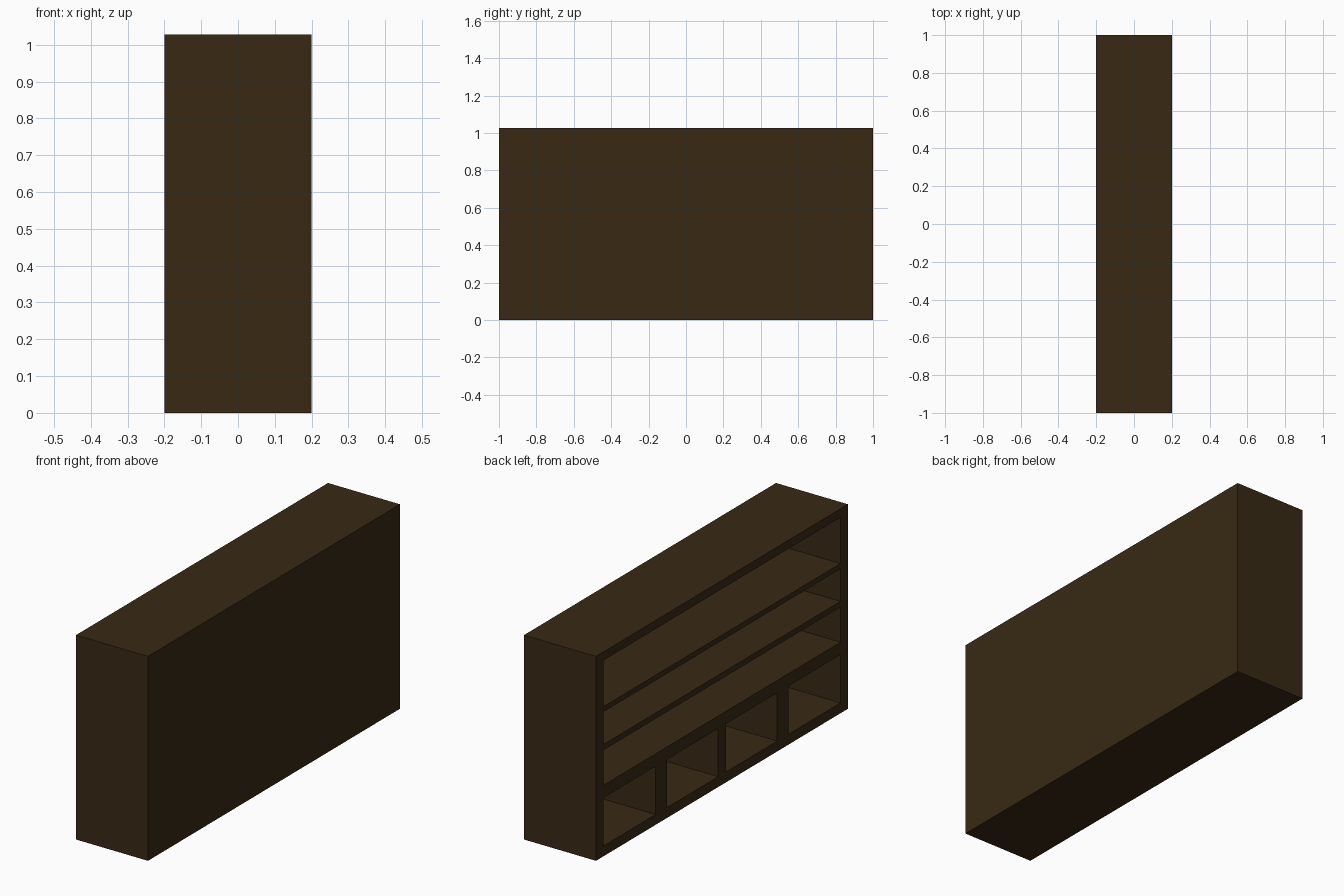
import bpy, bmesh
from mathutils import Matrix

if "Cube" in bpy.data.objects:
    bpy.data.objects.remove(bpy.data.objects["Cube"])

wood = bpy.data.materials.new("dark_wood")
wood.diffuse_color = (0.04, 0.022, 0.007, 1)
wood.use_nodes = True
wood.node_tree.nodes["Principled BSDF"].inputs["Base Color"].default_value = wood.diffuse_color


def make_boxes(name, boxes):
    """One object from boxes given as ((x0, x1), (y0, y1), (z0, z1))."""
    bm = bmesh.new()
    for spans in boxes:
        centre = [(a + b) / 2 for a, b in spans]
        size = [b - a for a, b in spans]
        bmesh.ops.create_cube(bm, size=1, matrix=Matrix.LocRotScale(centre, None, size))
    mesh = bpy.data.meshes.new(name)
    bm.to_mesh(mesh)
    bm.free()
    mesh.materials.append(wood)
    obj = bpy.data.objects.new(name, mesh)
    bpy.context.collection.objects.link(obj)
    return obj


# Solid cabinet block, open side faces -x
cabinet = make_boxes("bookcase", [((-0.2, 0.2), (-1, 1), (0, 1.027))])

# Recesses: three full-width shelves above four cubbies
depth = (-0.3, 0.17)
shelves = [(0.357, 0.533), (0.562, 0.725), (0.752, 0.984)]
cubbies = [(-0.94, -0.527), (-0.438, -0.03), (0.03, 0.438), (0.527, 0.94)]
recesses = [(depth, (-0.94, 0.94), z) for z in shelves]
recesses += [(depth, y, (0.052, 0.294)) for y in cubbies]
cutter = make_boxes("recess_cutter", recesses)
cutter.hide_render = True

# Carve the recesses and bake the result
cut = cabinet.modifiers.new("recesses", 'BOOLEAN')
cut.operation = 'DIFFERENCE'
cut.solver = 'EXACT'
cut.object = cutter
bpy.context.view_layer.update()
carved = bpy.data.meshes.new_from_object(
    cabinet.evaluated_get(bpy.context.evaluated_depsgraph_get()))
cabinet.modifiers.clear()
cabinet.data = carved
bpy.data.objects.remove(cutter)
